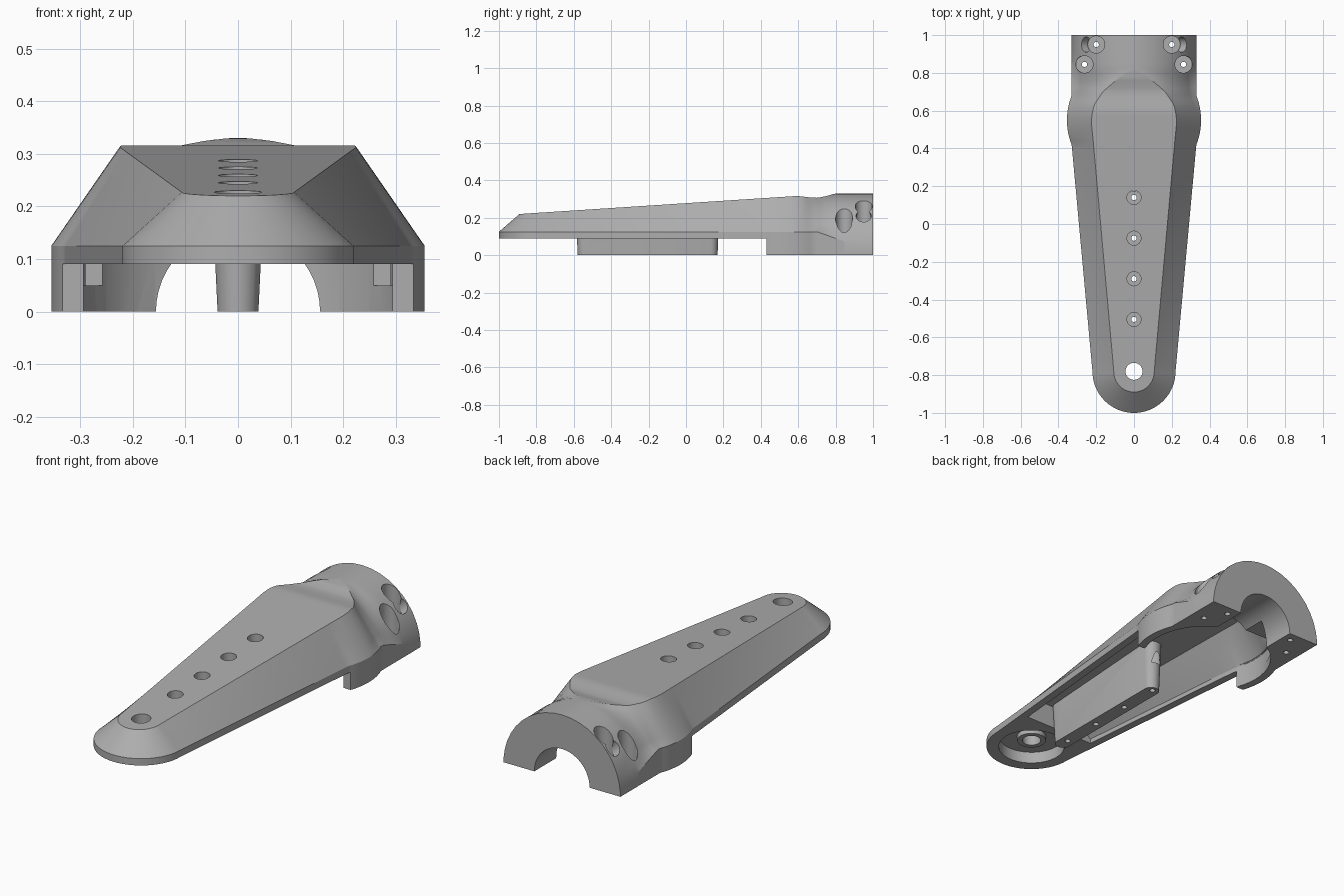
import bpy, bmesh, math
from mathutils import Vector, Matrix

old = bpy.data.objects.get("Cube")
if old:
    bpy.data.objects.remove(old, do_unlink=True)

grey = bpy.data.materials.new("plain_grey")
grey.use_nodes = True
GREY = (0.42, 0.42, 0.42, 1)
grey.diffuse_color = GREY
grey.node_tree.nodes["Principled BSDF"].inputs["Base Color"].default_value = GREY

TIP_Y, TIP_R, TOP_R = -0.78, 0.22, 0.11
GEAR_Y, GEAR_R = 0.55, 0.355
BARREL_R = 0.33
ROWS = 10
TOP_EDGE = [(-0.78, 0.107), (0.45, 0.217), (0.52, 0.224), (0.57, 0.224), (0.63, 0.212),
            (0.7, 0.165), (0.77, 0.085), (0.81, 0.0), (1.1, 0.0)]


def finish(bm, name):
    bmesh.ops.recalc_face_normals(bm, faces=bm.faces)
    mesh = bpy.data.meshes.new(name)
    bm.to_mesh(mesh)
    bm.free()
    obj = bpy.data.objects.new(name, mesh)
    bpy.context.collection.objects.link(obj)
    mesh.materials.append(grey)
    return obj


def combine(target, tool, operation):
    mod = target.modifiers.new(operation, "BOOLEAN")
    mod.operation, mod.solver, mod.object = operation, "EXACT", tool
    bpy.context.view_layer.objects.active = target
    bpy.ops.object.modifier_apply(modifier=mod.name)
    bpy.data.objects.remove(tool, do_unlink=True)


def cylinder(name, r, start, end, r_end=None):
    a, b = Vector(start), Vector(end)
    turn = (b - a).to_track_quat("Z", "Y").to_matrix().to_4x4()
    bm = bmesh.new()
    bmesh.ops.create_cone(bm, cap_ends=True, segments=48, radius1=r, radius2=r_end or r,
                          depth=(b - a).length, matrix=Matrix.Translation((a + b) / 2) @ turn)
    return finish(bm, name)


def box(name, lo, hi):
    lo, hi = Vector(lo), Vector(hi)
    bm = bmesh.new()
    bmesh.ops.create_cube(bm, size=1, matrix=Matrix.Translation((lo + hi) / 2)
                          @ Matrix.Diagonal((hi - lo).to_4d()))
    return finish(bm, name)


# Outline rules of the arm along its length
def top_z(y):
    return min(0.22 + 0.065 * (y + 0.89), BARREL_R)


def top_half(y):
    for (y0, t0), (y1, t1) in zip(TOP_EDGE, TOP_EDGE[1:]):
        if y <= y1:
            return t0 + (t1 - t0) * (y - y0) / (y1 - y0)
    return 0.0


def side_half(y):
    line = min(0.22 + 0.11 * (y + 0.78) / 1.2, BARREL_R)
    return max(line, math.sqrt(max(GEAR_R ** 2 - (y - GEAR_Y) ** 2, 0)))


def section(y, inset, floor):
    """Half section: upright wall, slope turning into the barrel arc, top edge."""
    w, t = side_half(y) - inset, max(top_half(y) - inset * 0.7, 0)
    zt, r = top_z(y) - inset * 0.85, BARREL_R - inset * 0.85
    crease = (0.125 if y < 0.7 else 0.125 - 0.105 * (y - 0.7) / 0.3) - inset * 0.3
    s = min(max((y - 0.58) / 0.26, 0), 1)
    s = s * s * (3 - 2 * s)
    a0, a1 = math.asin(crease / r), math.acos(t / r)
    points = [(w, y, floor), (w, y, crease)]
    for k in range(1, ROWS + 1):
        f = k / ROWS
        a = a0 + (a1 - a0) * f
        flat = Vector((w + (t - w) * f, y, crease + (zt - crease) * f))
        arc = Vector((r * math.cos(a), y, r * math.sin(a)))
        points.append(tuple(flat.lerp(arc, s)))
    return points


def tip_section(a, floor):
    sx, cy = math.sin(a), math.cos(a)
    low = Vector((TIP_R * sx, TIP_Y - TIP_R * cy, 0.125))
    yt = TIP_Y - TOP_R * cy
    high = Vector((TOP_R * sx * 0.975, yt, top_z(yt)))
    slope = [tuple(low.lerp(high, k / ROWS)) for k in range(ROWS + 1)]
    return [(low.x, low.y, floor)] + slope


def loft(name, columns):
    """Skin the half sections, mirrored, into one closed solid."""
    bm, known = bmesh.new(), {}

    def vert(p, side):
        key = (round(p[0] * side, 5) + 0.0, round(p[1], 5), round(p[2], 5))
        if key not in known:
            known[key] = bm.verts.new(key)
        return known[key]

    def face(verts):
        verts = list(dict.fromkeys(verts))
        if len(verts) > 2 and not bm.faces.get(verts):
            bm.faces.new(verts)

    right = [[vert(p, 1) for p in c] for c in columns]
    left = [[vert(p, -1) for p in c] for c in columns]
    for i in range(len(columns) - 1):
        for half in (right, left):
            a, b = half[i], half[i + 1]
            for k in range(len(a) - 1):
                face([a[k], b[k], b[k + 1], a[k + 1]])
        for k in (0, -1):
            face([right[i][k], right[i + 1][k], left[i + 1][k], left[i][k]])
    for i in (0, -1):
        if columns[i][0][0] > 0.001:
            face(right[i] + left[i][::-1])
    return finish(bm, name)


def stations(start, end, step=0.03):
    n = round((end - start) / step)
    return [start + (end - start) * i / n for i in range(n + 1)]


# Outer body: rounded tip, tapered arm, gear bulge and half barrel
tip = [tip_section(math.pi / 2 * i / 20, 0) for i in range(21)]
shell = loft("arm_shell", tip + [section(y, 0, 0) for y in stations(-0.75, 0.4, 0.1)]
             + [section(y, 0, 0) for y in stations(0.42, 1.0, 0.02)])

# Raised underside, hollow arm, gear chamber, shaft bore and tip recess
combine(shell, box("underside_cut", (-1, -1.5, -0.5), (1, 0.43, 0.09)), "DIFFERENCE")
hollow = loft("hollow_cut", [section(y, 0.04, -0.1) for y in stations(-0.57, 0.43, 0.1)]
              + [section(y, 0.04, 0.05) for y in stations(0.45, 0.73, 0.02)])
combine(shell, hollow, "DIFFERENCE")
combine(shell, cylinder("gear_cut", 0.315, (0, GEAR_Y, -0.1), (0, GEAR_Y, 0.118)), "DIFFERENCE")
combine(shell, cylinder("bore_cut", 0.156, (0, 0.5, 0), (0, 1.2, 0)), "DIFFERENCE")
combine(shell, cylinder("tip_cut", 0.16, (0, TIP_Y, -0.1), (0, TIP_Y, 0.15)), "DIFFERENCE")
combine(shell, cylinder("tip_boss", 0.07, (0, TIP_Y, 0.125), (0, TIP_Y, 0.17)), "UNION")
combine(shell, cylinder("tip_hole", 0.045, (0, TIP_Y, -0.1), (0, TIP_Y, 0.5)), "DIFFERENCE")

# Central rib with rounded ends and a slight draft
bm = bmesh.new()
rings = [[], []]
N = 32
for i in range(N):
    a = 2 * math.pi * (i + 0.5) / N
    mid = 0.13 if math.sin(a) > 0 else -0.54
    for ring, r in zip(rings, (0.039, 0.05)):
        y = mid + r * math.sin(a)
        z = 0 if ring is rings[0] else top_z(y) - 0.015
        ring.append(bm.verts.new((r * math.cos(a), y, z)))
for i in range(N):
    j = (i + 1) % N
    bm.faces.new([rings[0][i], rings[0][j], rings[1][j], rings[1][i]])
for ring in rings:
    bm.faces.new(ring)
combine(shell, finish(bm, "rib"), "UNION")

# Screw holes along the rib
for y in (-0.505, -0.29, -0.075, 0.14):
    combine(shell, cylinder("screw_cut", 0.014, (0, y, -0.1), (0, y, 0.5)), "DIFFERENCE")
    combine(shell, cylinder("head_cut", 0.037, (0, y, 0.14), (0, y, 0.5)), "DIFFERENCE")

# Flange screws with pockets that open outward
for side in (-1, 1):
    for x, y, floor, lean in ((0.2, 0.95, 0.13, 0.13), (0.262, 0.845, 0.09, 0.05)):
        x, lean = x * side, lean * side
        combine(shell, cylinder("screw_cut", 0.014, (x, y, -0.1), (x, y, 0.5)), "DIFFERENCE")
        combine(shell, cylinder("pocket_cut", 0.045, (x, y, floor), (x, y, 0.5)), "DIFFERENCE")
        combine(shell, cylinder("flare_cut", 0.038, (x, y, floor + 0.035),
                                (x + lean, y, floor + 0.145), 0.045), "DIFFERENCE")

# Smooth shading with crisp edges
bpy.ops.object.select_all(action="DESELECT")
shell.select_set(True)
bpy.context.view_layer.objects.active = shell
bpy.ops.object.shade_smooth_by_angle(angle=math.radians(25))
